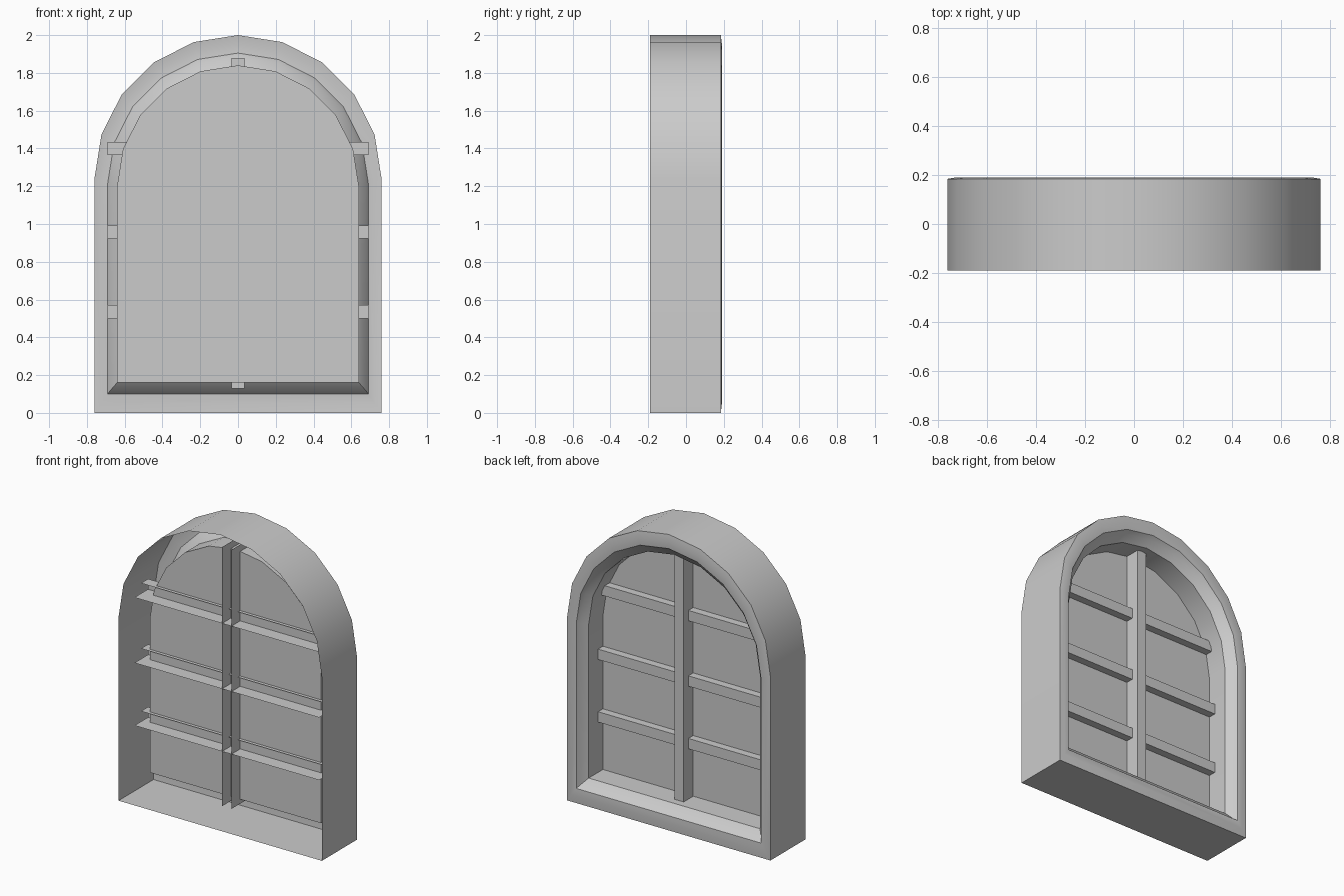
import bpy, bmesh, math

if "Cube" in bpy.data.objects:
    bpy.data.objects.remove(bpy.data.objects["Cube"])


def arch(radius, bottom, spring, y):
    """Closed arch outline: straight legs and a 10-segment half circle."""
    pts = [(-radius, y, bottom), (radius, y, bottom)]
    for i in range(11):
        a = math.pi * i / 10
        pts.append((radius * math.cos(a), y, spring + radius * math.sin(a)))
    return pts


def make(name, verts, faces, smooth=False):
    mesh = bpy.data.meshes.new(name)
    mesh.from_pydata(verts, [], faces)
    obj = bpy.data.objects.new(name, mesh)
    bpy.context.collection.objects.link(obj)
    if smooth:
        bpy.ops.object.select_all(action='DESELECT')
        obj.select_set(True)
        bpy.context.view_layer.objects.active = obj
        bpy.ops.object.shade_smooth_by_angle(angle=math.radians(40))
    return obj


# Frame section: open shell from the outer band, over the moulding, to the pane
PANE_Y = -0.027
section = [
    (0.76, 0.0, 1.24, -0.19),
    (0.76, 0.0, 1.24, 0.184),
    (0.725, 0.05, 1.228, 0.19),
    (0.69, 0.10, 1.215, 0.186),
    (0.675, 0.12, 1.21, 0.16),
    (0.64, 0.16, 1.20, 0.125),
    (0.64, 0.16, 1.20, PANE_Y),
]
rings = [arch(*s) for s in section]
n = len(rings[0])
faces = []
for r in range(len(rings) - 1):
    for i in range(n):
        j = (i + 1) % n
        faces.append((r * n + i, r * n + j, (r + 1) * n + j, (r + 1) * n + i))
make("window_frame", [v for ring in rings for v in ring], faces, True)

# Flat pane behind the bars
make("pane", arch(0.64, 0.16, 1.20, PANE_Y), [tuple(range(n))])


def channel(name, ends, profile):
    """Open U-shaped bar running between two end points of one axis."""
    verts = [profile(t, k) for t in ends for k in range(4)]
    make(name, verts, [(k, k + 1, k + 5, k + 4) for k in range(3)])


# Vertical glazing bar
vert = [(-0.035, -0.12), (-0.035, 0.075), (0.035, 0.075), (0.035, -0.12)]
channel("vertical_bar", (0.13, 1.88), lambda t, k: (vert[k][0], vert[k][1], t))

# Horizontal glazing bars
horiz = [(-0.035, -0.12), (-0.035, 0.025), (0.035, 0.025), (0.035, -0.05)]
for idx, z in enumerate((0.535, 0.958, 1.40)):
    channel(f"horizontal_bar_{idx + 1}", (-0.69, 0.69),
            lambda t, k: (t, horiz[k][1], z + horiz[k][0]))
